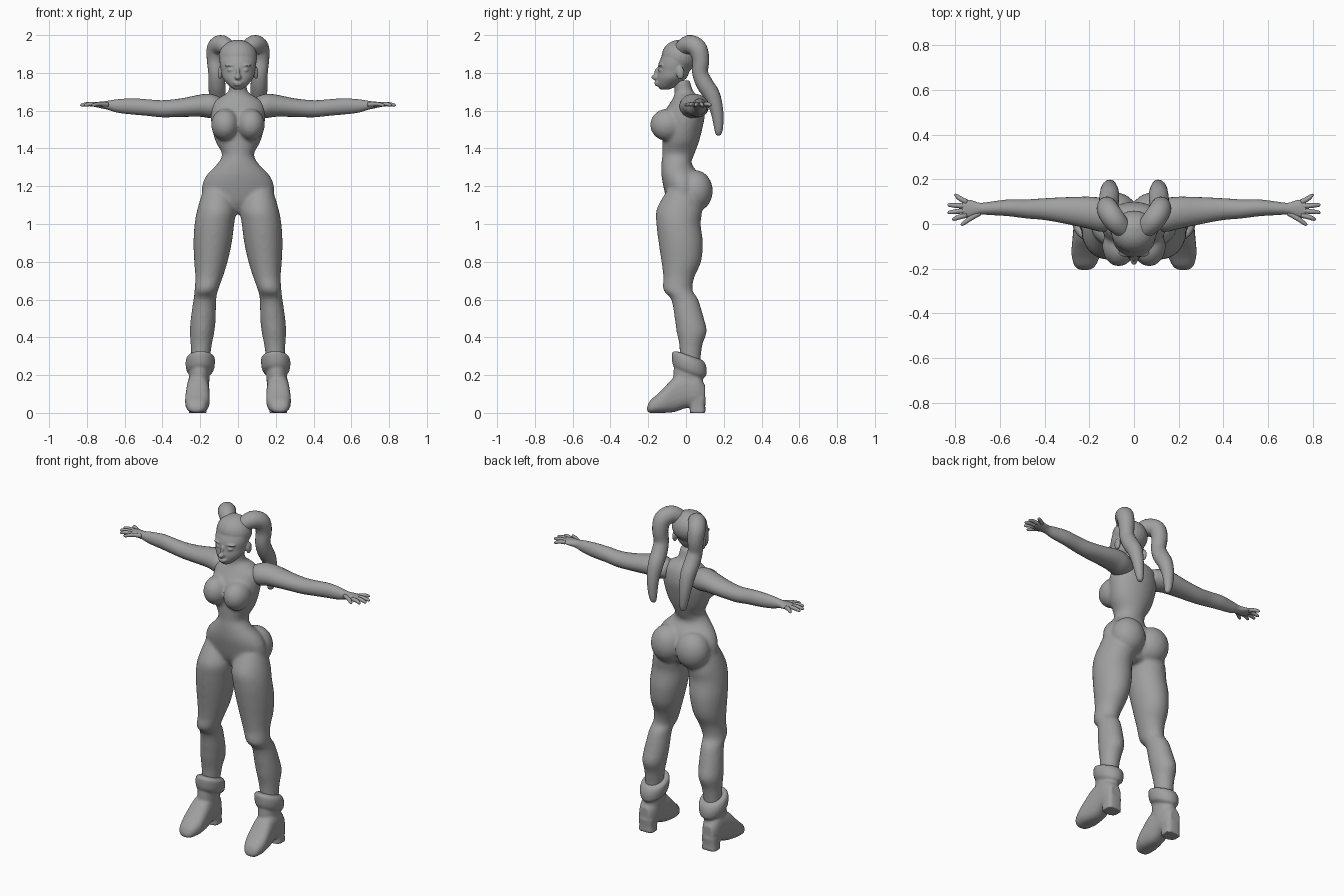
import bpy, bmesh, math
from mathutils import Vector, Matrix

default_cube = bpy.data.objects.get("Cube")
if default_cube:
    bpy.data.objects.remove(default_cube, do_unlink=True)

# One plain clay colour for the whole figure
clay = bpy.data.materials.new("plain_grey")
clay.use_nodes = True
clay.diffuse_color = (.35, .35, .35, 1)
clay.node_tree.nodes["Principled BSDF"].inputs["Base Color"].default_value = clay.diffuse_color


def smooth_path(rows, steps=4):
    """Catmull-Rom interpolation of rows of any width."""
    pts = [Vector(r) for r in rows]
    out = []
    for i in range(len(pts) - 1):
        p0, p1, p2 = pts[max(i - 1, 0)], pts[i], pts[i + 1]
        p3 = pts[min(i + 2, len(pts) - 1)]
        for k in range(steps):
            t = k / steps
            out.append(p1 + (p2 - p0) * (t / 2)
                       + (p0 * 2 - p1 * 5 + p2 * 4 - p3) * (t * t / 2)
                       + (p1 * 3 - p0 - p2 * 3 + p3) * (t ** 3 / 2))
    return out + [pts[-1]]


def skin(bm, loops):
    """Bridge equal loops of points and close both ends."""
    rings = [[bm.verts.new(p) for p in loop] for loop in loops]
    n = len(rings[0])
    for a, b in zip(rings, rings[1:]):
        for i in range(n):
            j = (i + 1) % n
            bm.faces.new((a[i], a[j], b[j], b[i]))
    bm.faces.new(rings[0])
    bm.faces.new(rings[-1])


def loft(bm, axis, rows, side=1, n=24, power=1, tilt=0):
    """Rows give position along the axis, then the two extents across it."""
    loops = []
    for t, a0, a1, b0, b1 in smooth_path(rows):
        loop = []
        for i in range(n):
            ang = math.tau * i / n
            c, s = math.cos(ang), math.sin(ang)
            c = math.copysign(abs(c) ** power, c)
            s = math.copysign(abs(s) ** power, s)
            u = (a0 + a1) / 2 + (a1 - a0) / 2 * c
            v = (b0 + b1) / 2 + (b1 - b0) / 2 * s
            p = {"x": (t, u, v), "y": (u, t, v), "z": (u, v, t)}[axis]
            loop.append((p[0] * side, p[1], p[2] + tilt * p[1]))
        loops.append(loop)
    skin(bm, loops)


def loft_centred(bm, rows):
    """Vertical loft from height, half width, front and back."""
    loft(bm, "z", [(z, -w, w, f, b) for z, w, f, b in rows], n=32)


def tube(bm, rows, side, ref, n=12):
    """Round tube through x, y, z, radius rows."""
    pts = smooth_path(rows)
    loops = []
    for i, p in enumerate(pts):
        tangent = (pts[min(i + 1, len(pts) - 1)] - pts[max(i - 1, 0)]).to_3d().normalized()
        e1 = tangent.cross(Vector(ref)).normalized()
        e2 = tangent.cross(e1)
        loop = []
        for k in range(n):
            ang = math.tau * k / n
            q = p.to_3d() + (e1 * math.cos(ang) + e2 * math.sin(ang)) * p[3]
            loop.append((q.x * side, q.y, q.z))
        loops.append(loop)
    skin(bm, loops)


def blob(bm, centre, size, side=1):
    x, y, z = centre
    place = Matrix.Translation((x * side, y, z)) @ Matrix.Diagonal((*size, 1))
    bmesh.ops.create_uvsphere(bm, u_segments=24, v_segments=16, radius=1, matrix=place)


def finish(bm, name, voxel=0, relax=0):
    """Make the object; a voxel size fuses its volumes into one skin."""
    bmesh.ops.recalc_face_normals(bm, faces=bm.faces[:])
    mesh = bpy.data.meshes.new(name)
    bm.to_mesh(mesh)
    bm.free()
    mesh.materials.append(clay)
    mesh.polygons.foreach_set("use_smooth", [True] * len(mesh.polygons))
    obj = bpy.data.objects.new(name, mesh)
    bpy.context.collection.objects.link(obj)
    if voxel:
        fuse = obj.modifiers.new("fuse", "REMESH")
        fuse.mode = "VOXEL"
        fuse.voxel_size = voxel
        fuse.use_smooth_shade = True
        soft = obj.modifiers.new("soften", "SMOOTH")
        soft.factor = .5
        soft.iterations = relax
    return obj


# Torso with neck, bust, seat and legs fused together
body = bmesh.new()
loft_centred(body, [
    (1.76, .045, -.07, .02), (1.7, .052, -.06, .04), (1.675, .09, -.065, .07),
    (1.64, .135, -.085, .09), (1.58, .143, -.12, .1), (1.52, .14, -.12, .09),
    (1.44, .12, -.125, .07), (1.37, .085, -.125, .045), (1.32, .108, -.13, .03),
    (1.26, .165, -.13, .07), (1.2, .19, -.12, .08), (1.12, .18, -.1, .07),
    (1.07, .1, -.07, .05), (1.055, .03, -.04, .02)])
leg_rows = [
    (1.18, .04, .185, -.1, .06), (1.08, .012, .215, -.155, .085),
    (1, .02, .23, -.157, .078), (.9, .033, .236, -.145, .09),
    (.8, .055, .232, -.13, .08), (.72, .08, .226, -.12, .045),
    (.65, .105, .23, -.12, .035), (.6, .115, .236, -.078, .065),
    (.5, .118, .25, -.06, .095), (.43, .125, .255, -.05, .11),
    (.35, .14, .25, -.035, .085), (.2, .16, .245, -.03, .07)]
for side in (1, -1):
    loft(body, "z", leg_rows, side)
    blob(body, (.068, -.1, 1.525), (.074, .09, .085), side)
    blob(body, (.085, .05, 1.175), (.1, .092, .11), side)
finish(body, "body", .01, 6)

# Head with face and hair cap
head = bmesh.new()
loft_centred(head, [
    (1.712, .02, -.135, -.09), (1.73, .045, -.15, -.05), (1.77, .08, -.153, 0),
    (1.81, .09, -.148, .02), (1.85, .097, -.145, .035), (1.9, .095, -.122, .04),
    (1.94, .078, -.092, .03), (1.965, .05, -.06, .01), (1.975, .015, -.03, -.01)])
blob(head, (0, -.035, 1.885), (.102, .095, .09))
blob(head, (0, -.152, 1.777), (.018, .032, .017))
blob(head, (0, -.15, 1.8), (.01, .018, .03))
blob(head, (0, -.148, 1.748), (.028, .02, .007))
blob(head, (0, -.146, 1.737), (.024, .02, .007))
for side in (1, -1):
    blob(head, (.038, -.13, 1.815), (.019, .017, .011), side)
    blob(head, (.038, -.13, 1.84), (.032, .017, .008), side)
    blob(head, (.095, -.03, 1.8), (.012, .022, .034), side)
finish(head, "head", .005, 3)

arm_rows = [
    (.08, -.02, .09, 1.57, 1.665), (.14, -.035, .115, 1.56, 1.688),
    (.2, -.022, .122, 1.568, 1.685), (.3, 0, .12, 1.567, 1.665),
    (.4, .018, .115, 1.565, 1.655), (.48, .025, .11, 1.573, 1.66),
    (.56, .035, .11, 1.58, 1.665), (.64, .04, .1, 1.59, 1.66),
    (.69, .042, .095, 1.605, 1.652), (.735, .03, .108, 1.615, 1.647),
    (.77, .035, .105, 1.622, 1.643)]
tail_rows = [
    (.04, -.03, 1.92, .04), (.085, .015, 1.95, .05), (.115, .06, 1.93, .05),
    (.12, .078, 1.87, .045), (.115, .075, 1.8, .042), (.112, .1, 1.74, .045),
    (.11, .138, 1.68, .043), (.11, .163, 1.6, .034), (.105, .172, 1.52, .025),
    (.1, .172, 1.478, .016), (.1, .172, 1.468, .004)]
# Finger roots and tips, thumb first
fingers = [((.69, .05), (.775, 0)), ((.75, .04), (.815, .022)),
           ((.75, .06), (.835, .052)), ((.75, .08), (.835, .085)),
           ((.75, .098), (.805, .128))]
foot_rows = [
    (-.206, .2, .24, .01, .03), (-.19, .175, .265, 0, .065),
    (-.15, .155, .278, 0, .1), (-.115, .15, .28, 0, .135),
    (-.06, .15, .275, .005, .19), (0, .155, .27, .025, .21),
    (.06, .16, .265, .03, .2), (.1, .18, .25, .035, .15)]
shaft_rows = [(.1, .155, .265, -.07, .09), (.2, .15, .26, -.068, .09),
              (.28, .145, .26, -.06, .09)]
cuff_rows = [(.21, .155, .255, -.05, .08), (.23, .13, .272, -.07, .105),
             (.27, .122, .278, -.075, .11), (.3, .125, .27, -.07, .1),
             (.31, .15, .25, -.045, .08)]
heel_rows = [(0, .165, .262, .02, .105), (.03, .168, .26, .02, .102),
             (.08, .165, .262, .01, .105)]

for side, label in ((1, "left"), (-1, "right")):
    arm = bmesh.new()
    loft(arm, "x", arm_rows, side)
    finish(arm, label + "_arm")

    hand = bmesh.new()
    for (rx, ry), (tx, ty) in fingers:
        mid = ((rx + tx) / 2, (ry + ty) / 2)
        tube(hand, [(rx, ry, 1.632, .012), (*mid, 1.635, .011),
                    (tx - .008, ty, 1.63, .008), (tx, ty, 1.629, .002)], side, (0, 0, 1))
    finish(hand, label + "_fingers")

    tail = bmesh.new()
    tube(tail, tail_rows, side, (1, 0, 0), n=20)
    finish(tail, label + "_pigtail")

    # Ankle boot: foot, shaft, block heel, tilted turned-down cuff
    boot = bmesh.new()
    loft(boot, "y", foot_rows, side, power=.8)
    loft(boot, "z", shaft_rows, side)
    loft(boot, "z", heel_rows, side, power=.6)
    loft(boot, "z", cuff_rows, side, tilt=-.35)
    finish(boot, label + "_boot", .007, 3)
